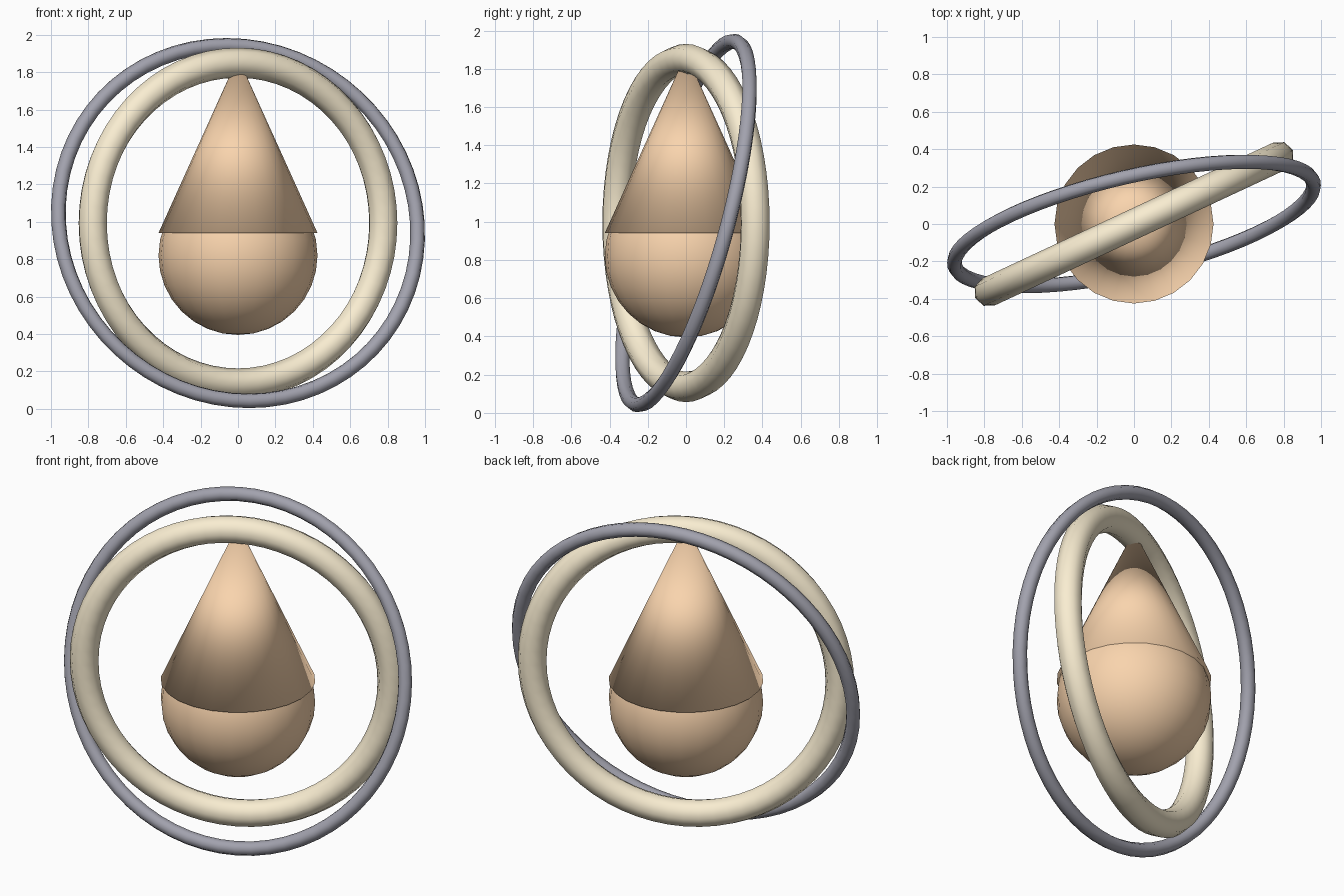
import bpy
from math import radians

if "Cube" in bpy.data.objects:
    bpy.data.objects.remove(bpy.data.objects["Cube"])

CENTRE_Z = 0.993


def finish(name, colour, smooth=True):
    """Name, shade and colour the active object."""
    ob = bpy.context.object
    ob.name = name
    if smooth:
        bpy.ops.object.shade_smooth()
    mat = bpy.data.materials.get(colour[0]) or bpy.data.materials.new(colour[0])
    mat.diffuse_color = (*colour[1], 1)
    mat.use_nodes = True
    mat.node_tree.nodes["Principled BSDF"].inputs["Base Color"].default_value = mat.diffuse_color
    ob.data.materials.append(mat)
    return ob


def ring(name, major, minor, tilt, turn, colour):
    """Upright ring, leaned back by tilt and turned about z."""
    bpy.ops.mesh.primitive_torus_add(
        major_radius=major, minor_radius=minor,
        major_segments=64, minor_segments=8,
        location=(0, 0, CENTRE_Z),
        rotation=(radians(90 - tilt), 0, radians(turn)))
    return finish(name, colour)


AMBER = ("amber", (0.95, 0.66, 0.42))
CREAM = ("cream", (0.95, 0.85, 0.64))
SLATE = ("slate", (0.36, 0.36, 0.42))

# Drop: round lower body and pointed upper cone
bpy.ops.mesh.primitive_uv_sphere_add(segments=24, ring_count=16,
                                     radius=0.425, location=(0, 0, 0.82))
finish("drop_body", AMBER)

base_z, tip_z = 0.94, 1.88
bpy.ops.mesh.primitive_cone_add(vertices=24, radius1=0.425, radius2=0,
                                depth=tip_z - base_z,
                                location=(0, 0, (base_z + tip_z) / 2))
finish("drop_tip", AMBER)

# Thick inner ring holding the drop, thin outer ring leaning across it
ring("inner_ring", 0.857, 0.08, 0, 25, CREAM)
ring("outer_ring", 0.984, 0.04, 15, 13, SLATE)
